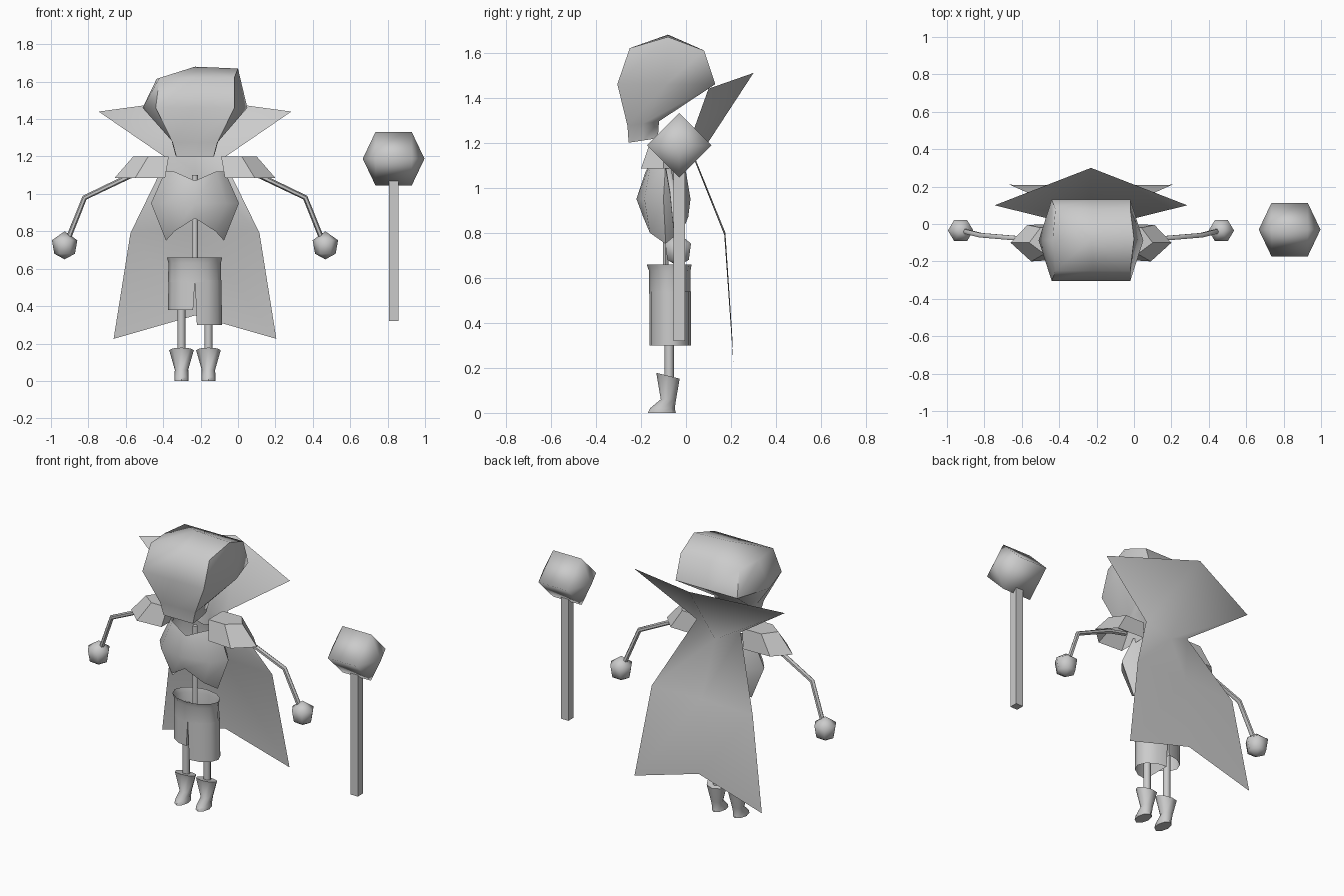
import bpy, bmesh, math
from mathutils import Vector

if "Cube" in bpy.data.objects:
    bpy.data.objects.remove(bpy.data.objects["Cube"])

CX = -0.23   # centre line of the figure
mat = bpy.data.materials.new("plain_grey")
mat.diffuse_color = (0.6, 0.6, 0.6, 1)
mat.use_nodes = True
mat.node_tree.nodes["Principled BSDF"].inputs["Base Color"].default_value = mat.diffuse_color


def finish(name, bm, smooth=60, solid=True):
    if solid:
        bmesh.ops.recalc_face_normals(bm, faces=bm.faces)
    me = bpy.data.meshes.new(name)
    bm.to_mesh(me)
    bm.free()
    ob = bpy.data.objects.new(name, me)
    bpy.context.collection.objects.link(ob)
    me.materials.append(mat)
    if smooth:
        bpy.ops.object.select_all(action='DESELECT')
        ob.select_set(True)
        bpy.context.view_layer.objects.active = ob
        bpy.ops.object.shade_smooth_by_angle(angle=math.radians(smooth))
    return ob


def loft(name, rings, bottom=True, top=True, smooth=60):
    """Skin a list of equal-sized rings; an end may be capped by True or closed to a point."""
    bm = bmesh.new()
    vs = [[bm.verts.new(p) for p in r] for r in rings]
    n = len(vs[0])
    for a, b in zip(vs, vs[1:]):
        for i in range(n):
            bm.faces.new((a[i], a[(i + 1) % n], b[(i + 1) % n], b[i]))
    for cap, ring in ((bottom, vs[0]), (top, vs[-1])):
        if cap is True:
            bm.faces.new(ring)
        elif cap:
            tip = bm.verts.new(cap)
            for i in range(n):
                bm.faces.new((ring[i], ring[(i + 1) % n], tip))
    return finish(name, bm, smooth)


def oval(x, y, z, rx, ry, n=8, turn=0.0):
    return [(x + rx * math.cos(2 * math.pi * i / n + turn),
             y + ry * math.sin(2 * math.pi * i / n + turn), z) for i in range(n)]


def tube(name, path, r, n=6):
    pts = [Vector(p) for p in path]
    rings = []
    for i, p in enumerate(pts):
        d = (pts[min(i + 1, len(pts) - 1)] - pts[max(i - 1, 0)]).normalized()
        u = d.cross(Vector((0, 1, 0))).normalized()
        v = d.cross(u)
        rings.append([p + r * (math.cos(2 * math.pi * k / n) * u +
                               math.sin(2 * math.pi * k / n) * v) for k in range(n)])
    return loft(name, rings)


# Head: boxy rings with bulging sides and a narrow jaw
def head_ring(z, hx, mx, y0, y1, zb=0.0, cx=CX):
    ym = (y0 + y1) / 2
    pts = [(mx, ym), (hx, y1), (0, y1), (-hx, y1), (-mx, ym), (-hx, y0), (0, y0), (hx, y0)]
    return [(cx + x, y, z + zb * (y - y0) / (y1 - y0)) for x, y in pts]


crown = head_ring(1.62, 0.20, 0.215, -0.25, 0.08, -0.01, CX + 0.01)
crown[0] = (0.0, -0.08, 1.67)
loft("head", [head_ring(1.20, 0.10, 0.105, -0.255, -0.125, 0.02, CX),
              head_ring(1.275, 0.12, 0.125, -0.26, -0.12, 0.02, CX),
              head_ring(1.46, 0.21, 0.28, -0.305, 0.13, 0.0, CX),
              crown], top=(-0.23, -0.08, 1.68))

# Torso: open shell, notched at the lower front and back, dipped neckline
low, hem_z = oval(CX, -0.09, 0, 0.155, 0.10), (0.75, 0.80, 0.87, 0.80)
neck_z = (1.12, 1.12, 1.07, 1.12)
low = [(x, y, hem_z[i % 4]) for i, (x, y, _) in enumerate(low)]
neck = [(x, y, neck_z[i % 4]) for i, (x, y, _) in enumerate(oval(CX, -0.09, 0, 0.16, 0.09))]
loft("torso", [low, oval(CX, -0.10, 0.95, 0.235, 0.12), neck], False, False)
tube("spine", [(CX, -0.09, 0.55), (CX, -0.09, 1.10)], 0.015)

# Shorts: open waist with a flared rim, one leg longer than the other
loft("shorts_waist", [oval(CX - 0.002, -0.072, 0.53, 0.142, 0.092, 12),
                      oval(CX - 0.002, -0.072, 0.63, 0.140, 0.092, 12),
                      oval(CX - 0.002, -0.075, 0.66, 0.148, 0.10, 12)], False, False)


def half_oval(side, z, inner, r):
    pts = [(CX + side * inner, -0.07 - 0.092), (CX + side * inner, -0.07 + 0.092)]
    for k in range(1, 6):
        a = math.pi / 2 - math.pi * k / 6
        pts.append((CX + side * r * math.cos(a), -0.07 + 0.095 * math.sin(a)))
    return [(x, y, z) for x, y in pts]


for side, name, z in ((-1, "right", 0.38), (1, "left", 0.30)):
    loft(name + "_shorts_leg", [half_oval(side, z, 0.010, 0.144),
                                half_oval(side, 0.54, 0.0, 0.142)], False, False)
    # Leg and boot
    x = CX + side * 0.072
    tube(name + "_leg", [(x, -0.075, 0.10), (x, -0.075, 0.60)], 0.021, 8)
    cuff = [(px, py, 0.165 - 0.25 * (py + 0.08)) for px, py, _ in oval(x, -0.08, 0, 0.066, 0.052)]
    loft(name + "_boot", [oval(x, -0.107, 0, 0.037, 0.062),
                          oval(x, -0.105, 0.02, 0.037, 0.055),
                          oval(x, -0.078, 0.06, 0.036, 0.034), cuff])

    # Arm and faceted hand
    tube(name + "_arm", [(CX + side * 0.22, -0.09, 1.13), (CX + side * 0.35, -0.08, 1.095),
                         (CX + side * 0.59, -0.06, 0.98), (CX + side * 0.69, -0.035, 0.73)], 0.014)
    hx = CX + side * 0.697
    loft(name + "_hand", [oval(hx, -0.035, 0.68, 0.055, 0.055, 6),
                          oval(hx, -0.035, 0.752, 0.068, 0.066, 6)],
         (hx, -0.035, 0.65), (hx, -0.035, 0.80), 75)

    # Shoulder pad: flat top flaring outwards to a pointed rim, open below
    rim = [(0.43, -0.10), (0.32, -0.20), (0.16, -0.19), (0.16, 0.0), (0.34, -0.005)]
    top = [(0.33, -0.10), (0.25, -0.16), (0.14, -0.16), (0.14, -0.02), (0.27, -0.02)]
    loft(name + "_shoulder_pad", [[(CX + side * a, b, 1.085) for a, b in rim],
                                  [(CX + side * a, b, 1.20) for a, b in top]], False, True, 0)

# Cape: one thin sheet from raised collar to split hem, each row (half width, side yz, middle yz)
rows = [(0.515, (0.10, 1.44), (0.30, 1.51)),
        (0.15, (0.01, 1.19), (0.045, 1.12)),
        (0.345, (0.17, 0.79), (0.175, 0.80)),
        (0.435, (0.21, 0.225), (0.205, 0.35))]
bm = bmesh.new()
grid = [[bm.verts.new((CX - w, *s)), bm.verts.new((CX, *m)), bm.verts.new((CX + w, *s))]
        for w, s, m in rows]
for a, b in zip(grid, grid[1:]):
    for i in range(2):
        bm.faces.new((a[i], b[i], b[i + 1], a[i + 1]))
bmesh.ops.reverse_faces(bm, faces=bm.faces)
finish("cape", bm, 60, False)

# Staff: square pole and a diamond-section orb with pointed ends
SX, SY = 0.832, -0.03
h = 0.025
sq = [(SX - h, SY - h), (SX + h, SY - h), (SX + h, SY + h), (SX - h, SY + h)]
loft("staff_pole", [[(x, y, z) for x, y in sq] for z in (0.32, 1.10)], smooth=0)
orb = [[(SX + dx, SY + 0.143 * math.cos(math.pi / 2 * k), 1.188 + 0.143 * math.sin(math.pi / 2 * k))
        for k in range(4)] for dx in (-0.097, 0.097)]
loft("staff_orb", orb, (SX - 0.165, SY, 1.188), (SX + 0.165, SY, 1.188), 91)
